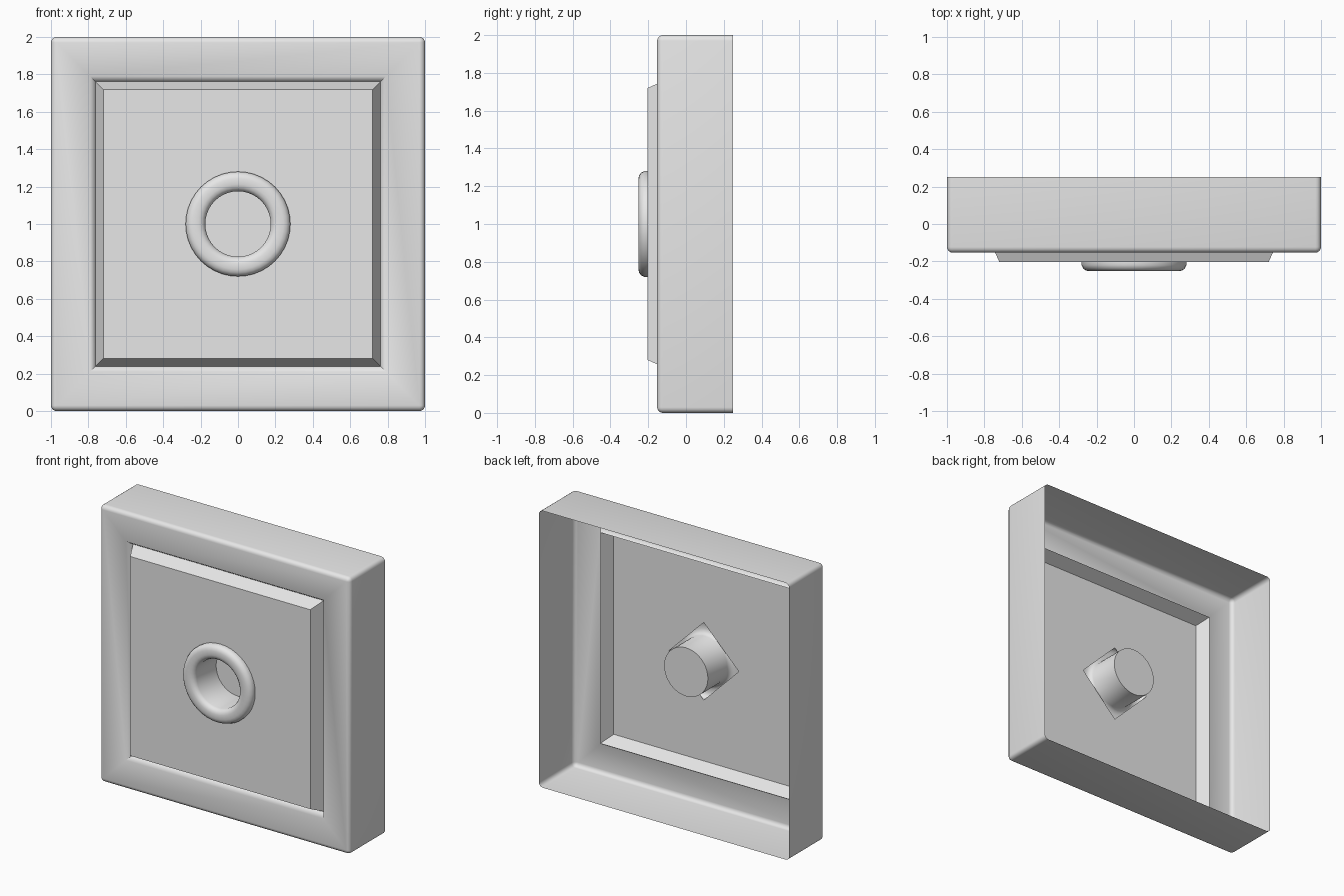
import bpy, bmesh, math
from math import sin, cos, pi

cube = bpy.data.objects.get("Cube")
if cube:
    bpy.data.objects.remove(cube)

grey = bpy.data.materials.new("plain grey")
grey.use_nodes = True
grey.diffuse_color = (0.8, 0.8, 0.8, 1)
grey.node_tree.nodes["Principled BSDF"].inputs["Base Color"].default_value = (0.8, 0.8, 0.8, 1)


def rounded_square(half, radius, y, steps=4):
    """Outline in the xz plane, centred at z = 1."""
    pts = []
    for corner in range(4):
        a0 = corner * pi / 2
        cx = (half - radius) * (1 if corner in (0, 3) else -1)
        cz = (half - radius) * (1 if corner < 2 else -1)
        for s in range(steps + 1):
            a = a0 + s / steps * pi / 2
            pts.append((cx + radius * cos(a), y, 1 + cz + radius * sin(a)))
    return pts


def circle(radius, y, count=40):
    return [(radius * cos(2 * pi * i / count), y, 1 + radius * sin(2 * pi * i / count))
            for i in range(count)]


def loft(bm, outlines):
    """Skin successive outlines and return the last row of vertices."""
    rows = [[bm.verts.new(p) for p in line] for line in outlines]
    for a, b in zip(rows, rows[1:]):
        n = len(a)
        for i in range(n):
            j = (i + 1) % n
            bm.faces.new((a[i], a[j], b[j], b[i]))
    return rows[-1]


def finish(bm, name, angle):
    bmesh.ops.remove_doubles(bm, verts=bm.verts, dist=0.0005)
    mesh = bpy.data.meshes.new(name)
    bm.to_mesh(mesh)
    bm.free()
    ob = bpy.data.objects.new(name, mesh)
    bpy.context.collection.objects.link(ob)
    mesh.materials.append(grey)
    bpy.ops.object.select_all(action='DESELECT')
    ob.select_set(True)
    bpy.context.view_layer.objects.active = ob
    bpy.ops.object.shade_smooth_by_angle(angle=math.radians(angle))
    return ob


# Open-backed frame: walls, rounded front edge, flange and groove
EDGE, FRONT = 0.03, -0.153
PANEL_Y, PANEL_HALF = -0.203, 0.72
lines = [rounded_square(1, EDGE, 0.25)]
for k in range(5):
    a = k / 4 * pi / 2
    r = EDGE * cos(a)
    lines.append(rounded_square(1 - EDGE + r, r, FRONT + EDGE * (1 - sin(a))))
lines += [rounded_square(0.79, 0, FRONT), rounded_square(0.762, 0, -0.11)]
bm = bmesh.new()
loft(bm, lines)
finish(bm, "frame", 60)

# Raised panel with sloped sides and a diamond opening behind the ring
bm = bmesh.new()
loft(bm, [rounded_square(0.762, 0, -0.11), rounded_square(PANEL_HALF, 0, PANEL_Y)])
corners = [bm.verts.new((sx * PANEL_HALF, PANEL_Y, 1 + sz * PANEL_HALF))
           for sx, sz in ((1, 1), (-1, 1), (-1, -1), (1, -1))]
diamond = [bm.verts.new((0.28 * sin(-i * pi / 2), PANEL_Y, 1 + 0.28 * cos(i * pi / 2)))
           for i in range(4)]
for i in range(4):
    j = (i + 1) % 4
    bm.faces.new((corners[i], corners[j], diamond[i]))
    bm.faces.new((corners[j], diamond[j], diamond[i]))
finish(bm, "panel", 30)

# Rounded ring whose bore runs back to a closed cup
profile = [(0.28, PANEL_Y), (0.28, -0.22), (0.273, -0.236), (0.26, -0.247), (0.243, -0.252),
           (0.212, -0.252), (0.195, -0.247), (0.182, -0.236), (0.175, -0.22), (0.175, 0)]
bm = bmesh.new()
bm.faces.new(loft(bm, [circle(r, y) for r, y in profile]))
finish(bm, "ring_and_cup", 50)
